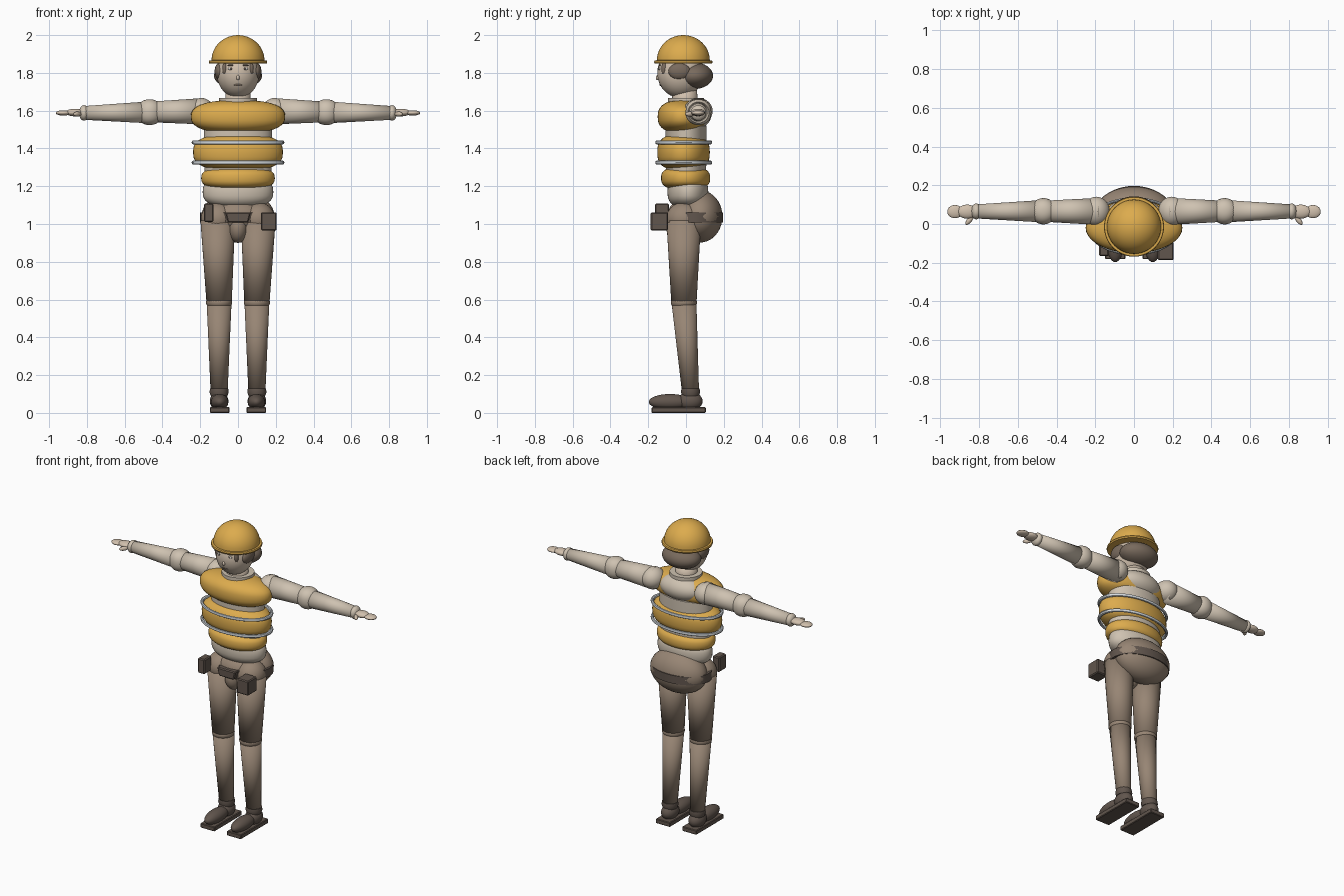
import bpy, bmesh, math
from mathutils import Vector, Matrix

if "Cube" in bpy.data.objects:
    bpy.data.objects.remove(bpy.data.objects["Cube"])


def material(name, r, g, b):
    m = bpy.data.materials.new(name)
    m.diffuse_color = (r, g, b, 1)
    m.use_nodes = True
    m.node_tree.nodes["Principled BSDF"].inputs["Base Color"].default_value = m.diffuse_color
    return m


ORANGE = material("safety_orange", 0.72, 0.41, 0.075)
SKIN = material("skin", 0.64, 0.53, 0.42)
SHIRT = material("shirt_cream", 0.62, 0.54, 0.44)
TROUSER = material("trouser_brown", 0.31, 0.235, 0.175)
HAIR = material("hair_brown", 0.19, 0.145, 0.11)
LEATHER = material("dark_leather", 0.12, 0.092, 0.075)
STRIPE = material("reflective_grey", 0.66, 0.70, 0.73)
EYE = material("eye_white", 0.75, 0.72, 0.68)


def finish(bm, name, mat, smooth=True):
    bmesh.ops.recalc_face_normals(bm, faces=bm.faces)
    me = bpy.data.meshes.new(name)
    bm.to_mesh(me)
    bm.free()
    me.materials.append(mat)
    if smooth:
        me.polygons.foreach_set("use_smooth", [True] * len(me.polygons))
    ob = bpy.data.objects.new(name, me)
    bpy.context.collection.objects.link(ob)
    return ob


def ellipsoid(name, loc, radii, mat, power=1.0, tilt=(0, 0, 0), segs=40, rings=20):
    """Ellipsoid; power below 1 gives a fuller, barrel-like side."""
    bm = bmesh.new()
    bmesh.ops.create_uvsphere(bm, u_segments=segs, v_segments=rings, radius=1)
    rx, ry, rz = radii
    for v in bm.verts:
        h = math.hypot(v.co.x, v.co.y)
        k = h ** (power - 1) if h > 1e-4 else 0
        z = math.copysign(abs(v.co.z) ** power, v.co.z)
        v.co = (v.co.x * k * rx, v.co.y * k * ry, z * rz)
    for angle, axis in zip(tilt, "XYZ"):
        bmesh.ops.rotate(bm, verts=bm.verts, matrix=Matrix.Rotation(angle, 3, axis))
    bmesh.ops.translate(bm, verts=bm.verts, vec=loc)
    return finish(bm, name, mat)


def limb(name, a, b, r1, r2, mat):
    """Tapered, capped limb segment from a to b."""
    a, b = Vector(a), Vector(b)
    bm = bmesh.new()
    bmesh.ops.create_cone(bm, cap_ends=True, segments=32, radius1=r1, radius2=r2,
                          depth=(b - a).length)
    q = (b - a).to_track_quat('Z', 'Y').to_matrix()
    bmesh.ops.rotate(bm, verts=bm.verts, matrix=q)
    bmesh.ops.translate(bm, verts=bm.verts, vec=(a + b) / 2)
    return finish(bm, name, mat)


def lathe(name, loc, profile, mat, sx=1, sy=1, closed=False, segs=48):
    """Spin (radius, height) points around z, with elliptical scaling."""
    bm = bmesh.new()
    rows = []
    for r, z in profile:
        if r < 1e-5:
            rows.append([bm.verts.new((loc[0], loc[1], loc[2] + z))] * segs)
            continue
        rows.append([bm.verts.new((loc[0] + sx * r * math.cos(2 * math.pi * i / segs),
                                   loc[1] + sy * r * math.sin(2 * math.pi * i / segs),
                                   loc[2] + z)) for i in range(segs)])
    pairs = list(zip(rows, rows[1:])) + ([(rows[-1], rows[0])] if closed else [])
    for lo, hi in pairs:
        for i in range(segs):
            j = (i + 1) % segs
            quad = list(dict.fromkeys((lo[i], lo[j], hi[j], hi[i])))
            bm.faces.new(quad)
    ob = finish(bm, name, mat)
    bpy.context.view_layer.objects.active = ob
    ob.select_set(True)
    bpy.ops.object.shade_smooth_by_angle(angle=math.radians(40))
    ob.select_set(False)
    return ob


def box(name, lo, hi, mat, bevel=0.006, bottom=1.0):
    bm = bmesh.new()
    bmesh.ops.create_cube(bm, size=1)
    lo, hi = Vector(lo), Vector(hi)
    for v in bm.verts:
        taper = bottom if v.co.z < 0 else 1
        c = Vector((v.co.x * taper, v.co.y, v.co.z))
        v.co = (lo + hi) / 2 + c * (hi - lo)
    bmesh.ops.bevel(bm, geom=list(bm.edges), offset=bevel, segments=1, affect='EDGES')
    return finish(bm, name, mat, smooth=False)


# Head, hair and face
ellipsoid("head", (0, -0.03, 1.80), (0.113, 0.122, 0.132), SKIN)
ellipsoid("back_hair", (0, 0.045, 1.785), (0.127, 0.098, 0.07), HAIR)
ellipsoid("mouth", (0, -0.132, 1.737), (0.022, 0.008, 0.007), HAIR, segs=16, rings=8)
ellipsoid("nose", (0, -0.15, 1.775), (0.009, 0.01, 0.014), SKIN, segs=16, rings=8)

# Hard hat: dome and brim in one turned profile
R = 0.14
dome = [(0, -0.008), (0.152, -0.008), (0.155, 0), (0.152, 0.008), (R, 0.009)]
dome += [(R * math.cos(t * math.pi / 24), 0.009 + 0.133 * math.sin(t * math.pi / 24))
         for t in range(1, 12)] + [(0, 0.142)]
lathe("hard_hat", (0, -0.014, 1.858), dome, ORANGE)

# Neck, collar and shirt
limb("neck", (0, 0, 1.60), (0, -0.01, 1.72), 0.07, 0.065, SKIN)
lathe("collar", (0, 0, 1.63), [(0, 0), (0.1, 0), (0.1, 0.038), (0, 0.038)], SHIRT, sy=0.95)
ellipsoid("shirt_yoke", (0, 0.04, 1.58), (0.15, 0.095, 0.08), SHIRT)
lathe("shirt_core", (0, 0, 1.22), [(0, 0), (0.17, 0), (0.18, 0.1), (0.18, 0.3), (0, 0.36)],
      SHIRT, sy=0.6)
ellipsoid("shirt_waist", (0, 0.01, 1.17), (0.187, 0.108, 0.085), SHIRT, power=0.75)

# Padded vest and reflective bands
ellipsoid("vest_chest", (0, -0.02, 1.568), (0.25, 0.13, 0.088), ORANGE, power=0.8)
ellipsoid("vest_middle", (0, -0.013, 1.38), (0.238, 0.139, 0.097), ORANGE, power=0.72)
ellipsoid("vest_lower", (0, -0.002, 1.243), (0.195, 0.13, 0.062), ORANGE, power=0.72)
for z, label in ((1.432, "upper"), (1.325, "lower")):
    ring = [(0.235 + 0.011 * math.cos(k * math.pi / 4), 0.011 * math.sin(k * math.pi / 4))
            for k in range(8)]
    lathe(label + "_reflective_band", (0, -0.012, z), ring, STRIPE, sy=0.61, closed=True)

# Pelvis and belt
ellipsoid("seat", (0, 0.075, 1.04), (0.193, 0.118, 0.138), TROUSER)
ellipsoid("front_pelvis", (0, -0.02, 1.04), (0.13, 0.08, 0.085), TROUSER)
ellipsoid("crotch", (0, -0.03, 0.985), (0.055, 0.075, 0.085), TROUSER)
lathe("belt", (0, 0.047, 1.008), [(0.185, 0), (0.2, 0), (0.2, 0.054), (0.185, 0.054)],
      LEATHER, sy=0.75, closed=True)
box("buckle", (-0.068, -0.125, 1.008), (0.068, -0.09, 1.062), LEATHER, bottom=0.8)
box("large_pouch", (0.122, -0.187, 0.966), (0.205, -0.095, 1.062), LEATHER)
box("small_pouch", (-0.18, -0.165, 1.01), (-0.13, -0.09, 1.108), LEATHER)

for s, side in ((-1, "right_"), (1, "left_")):
    # Face details
    ellipsoid(side + "side_hair", (s * 0.098, -0.035, 1.808), (0.026, 0.058, 0.044), HAIR)
    ellipsoid(side + "hair_lock", (s * 0.07, -0.115, 1.822), (0.013, 0.016, 0.034), HAIR,
              segs=16, rings=10)
    ellipsoid(side + "eye", (s * 0.036, -0.139, 1.822), (0.017, 0.006, 0.008), EYE,
              segs=16, rings=8)
    ellipsoid(side + "pupil", (s * 0.036, -0.143, 1.822), (0.006, 0.004, 0.006), LEATHER,
              segs=12, rings=8)
    ellipsoid(side + "brow", (s * 0.038, -0.139, 1.84), (0.02, 0.006, 0.004), HAIR,
              segs=16, rings=8)

    # Arms
    ellipsoid(side + "shoulder", (s * 0.195, 0.065, 1.598), (0.07, 0.076, 0.069), SHIRT)
    limb(side + "upper_arm", (s * 0.18, 0.065, 1.597), (s * 0.47, 0.066, 1.593),
         0.07, 0.054, SHIRT)
    ellipsoid(side + "elbow", (s * 0.468, 0.066, 1.592), (0.068, 0.068, 0.068), SHIRT,
              power=0.9)
    limb(side + "forearm", (s * 0.47, 0.066, 1.591), (s * 0.82, 0.065, 1.588),
         0.058, 0.036, SHIRT)
    ellipsoid(side + "wrist", (s * 0.815, 0.065, 1.588), (0.027, 0.041, 0.041), SHIRT)
    ellipsoid(side + "palm", (s * 0.862, 0.064, 1.59), (0.052, 0.036, 0.02), SKIN)
    ellipsoid(side + "fingers", (s * 0.925, 0.064, 1.588), (0.04, 0.034, 0.014), SKIN)
    ellipsoid(side + "thumb", (s * 0.85, 0.02, 1.582), (0.03, 0.013, 0.013), SKIN,
              tilt=(0, 0, -s * 0.9), segs=20, rings=12)

    # Legs
    ellipsoid(side + "hip", (s * 0.107, -0.012, 1.025), (0.09, 0.094, 0.09), TROUSER)
    limb(side + "thigh", (s * 0.107, -0.012, 1.02), (s * 0.1, -0.011, 0.585),
         0.092, 0.067, TROUSER)
    ellipsoid(side + "knee", (s * 0.1, -0.011, 0.585), (0.069, 0.069, 0.045), TROUSER)
    limb(side + "shin", (s * 0.1, -0.011, 0.59), (s * 0.1, 0.024, 0.11),
         0.066, 0.045, TROUSER)

    # Boots
    lathe(side + "boot_cuff", (s * 0.1, 0.024, 0.09),
          [(0, 0), (0.044, 0), (0.051, 0.02), (0.048, 0.04), (0, 0.044)], LEATHER, segs=32)
    ellipsoid(side + "boot_heel", (s * 0.1, 0.022, 0.062), (0.049, 0.066, 0.05), LEATHER)
    ellipsoid(side + "boot_toe", (s * 0.097, -0.085, 0.058), (0.046, 0.112, 0.042), LEATHER)
    box(side + "boot_sole", (s * 0.097 - 0.052, -0.182, 0), (s * 0.097 + 0.052, 0.105, 0.03),
        LEATHER, bevel=0.004)
